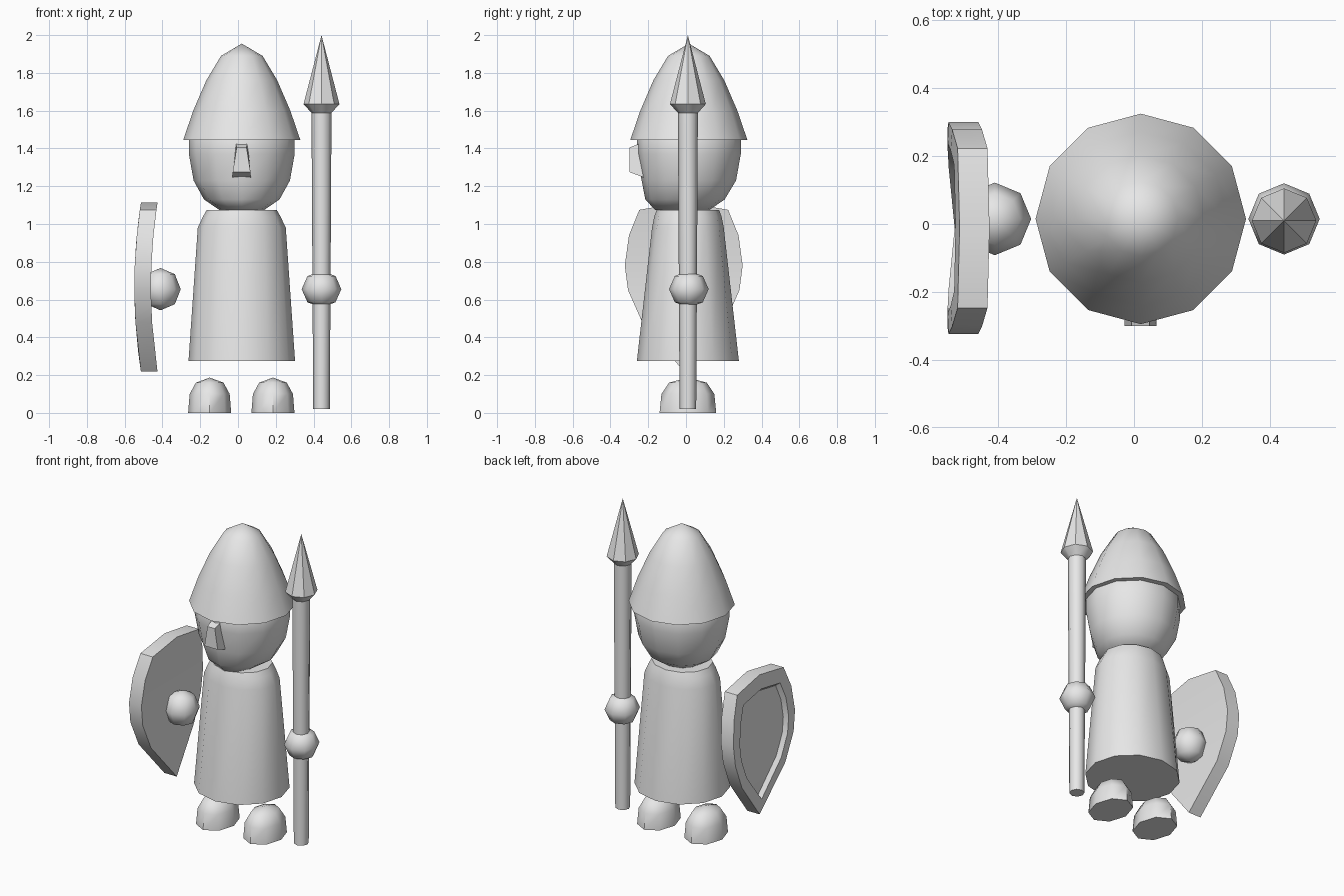
import bpy, bmesh, math

if "Cube" in bpy.data.objects:
    bpy.data.objects.remove(bpy.data.objects["Cube"])

grey = bpy.data.materials.new("light_grey")
grey.diffuse_color = (0.8, 0.8, 0.8, 1)
grey.use_nodes = True
grey.node_tree.nodes["Principled BSDF"].inputs["Base Color"].default_value = grey.diffuse_color


def finish(name, bm, angle=50):
    bmesh.ops.remove_doubles(bm, verts=bm.verts, dist=1e-5)
    bmesh.ops.recalc_face_normals(bm, faces=bm.faces)
    mesh = bpy.data.meshes.new(name)
    bm.to_mesh(mesh)
    bm.free()
    mesh.materials.append(grey)
    ob = bpy.data.objects.new(name, mesh)
    bpy.context.collection.objects.link(ob)
    bpy.ops.object.select_all(action='DESELECT')
    ob.select_set(True)
    bpy.context.view_layer.objects.active = ob
    bpy.ops.object.shade_smooth_by_angle(angle=math.radians(angle))
    return ob


def stack(name, cx, cy, rings, n, angle=50):
    """Skin elliptical rings (z, rx, ry[, front ry]) from bottom to top; zero radius makes a tip."""
    bm = bmesh.new()
    loops = []
    for z, rx, ry, *front in rings:
        if rx == 0:
            loops.append([bm.verts.new((cx, cy, z))] * n)
            continue
        loop = []
        for i in range(n):
            a = 2 * math.pi * i / n
            s = math.sin(a)
            r = front[0] if front and s < 0 else ry
            loop.append(bm.verts.new((cx + rx * math.cos(a), cy + r * s, z)))
        loops.append(loop)
    for lo, hi in zip(loops, loops[1:]):
        for i in range(n):
            j = (i + 1) % n
            vs = list(dict.fromkeys((lo[i], lo[j], hi[j], hi[i])))
            bm.faces.new(vs)
    for loop in (loops[0], loops[-1]):
        if loop[0] is not loop[1]:
            bm.faces.new(loop)
    return finish(name, bm, angle)


def ball(name, cx, cy, cz, r, rz):
    rings = []
    for k in range(9):
        t = -math.pi / 2 + math.pi * k / 8
        w = r * math.cos(t) if 0 < k < 8 else 0
        rings.append((cz + rz * math.sin(t), w, w))
    return stack(name, cx, cy, rings[::2], 8)


# Head, helmet and robe
stack("head", 0.02, 0.015, [(1.075, 0.12, 0.11, 0.18), (1.13, 0.20, 0.19, 0.23),
                            (1.23, 0.255, 0.25, 0.25), (1.37, 0.28, 0.275),
                            (1.46, 0.28, 0.275), (1.60, 0.20, 0.20)], 12)
stack("helmet", 0.02, 0.015, [(1.445, 0.31, 0.31), (1.60, 0.257, 0.257), (1.76, 0.188, 0.188),
                              (1.89, 0.11, 0.11), (1.955, 0, 0)], 12)
stack("robe", 0.02, 0.01, [(0.275, 0.282, 0.27), (0.98, 0.233, 0.19),
                           (1.04, 0.205, 0.178), (1.075, 0.185, 0.165)], 12)

# Nose: wedge, narrower at the top
bm = bmesh.new()
outer = [bm.verts.new(p) for p in ((-0.028, -0.30, 1.275), (0.066, -0.30, 1.275),
                                   (0.045, -0.30, 1.405), (-0.007, -0.30, 1.405))]
inner = [bm.verts.new(p) for p in ((-0.03, -0.22, 1.245), (0.068, -0.22, 1.245),
                                   (0.05, -0.22, 1.435), (-0.013, -0.22, 1.435))]
bm.faces.new(outer)
bm.faces.new(inner)
for i in range(4):
    j = (i + 1) % 4
    bm.faces.new((outer[i], outer[j], inner[j], inner[i]))
finish("nose", bm, 20)

# Feet: flat-bottomed domes
for side, x in (("left", -0.15), ("right", 0.185)):
    stack(side + "_foot", x, 0.01, [(0, 0.114, 0.15), (0.10, 0.106, 0.14),
                                    (0.16, 0.073, 0.10), (0.187, 0, 0)], 8)

# Hands
ball("shield_hand", -0.41, 0.015, 0.655, 0.107, 0.112)
ball("spear_hand", 0.442, 0.015, 0.655, 0.105, 0.098)

# Spear
stack("spear_shaft", 0.442, 0.01, [(0.02, 0.044, 0.044), (1.60, 0.053, 0.053)], 8)
stack("spear_head", 0.442, 0.01, [(1.585, 0.05, 0.05), (1.635, 0.095, 0.095), (2.0, 0, 0)], 8, 40)

# Shield: bowed plate with a sunken outer panel; rows are (half width, height)
ROWS = [(0, 1.115), (0.235, 1.075), (0.29, 0.94), (0.312, 0.78),
        (0.295, 0.65), (0.22, 0.48), (0, 0.22)]
bm = bmesh.new()


def outline(x_mid, scale):
    pts = []
    for w, z in ROWS:
        z = 0.70 + (z - 0.70) * scale
        x = x_mid + 0.175 * (z - 0.665) ** 2
        pair = [bm.verts.new((x, -0.012 + s * w * scale, z)) for s in (-1, 1)]
        pts.append(pair)
    return pts


def cap(rows):
    for a, b in zip(rows, rows[1:]):
        bm.faces.new((a[0], a[1], b[1], b[0]))


def bridge(p, q):
    for k in range(len(p) - 1):
        for s in (0, 1):
            bm.faces.new((p[k][s], p[k + 1][s], q[k + 1][s], q[k][s]))


back = outline(-0.461, 1)
rim = outline(-0.549, 1)
lip = outline(-0.549, 0.79)
panel = outline(-0.522, 0.74)
cap(back)
bridge(back, rim)
bridge(rim, lip)
bridge(lip, panel)
cap(panel)
bmesh.ops.remove_doubles(bm, verts=bm.verts, dist=1e-5)
finish("shield", bm, 25)
